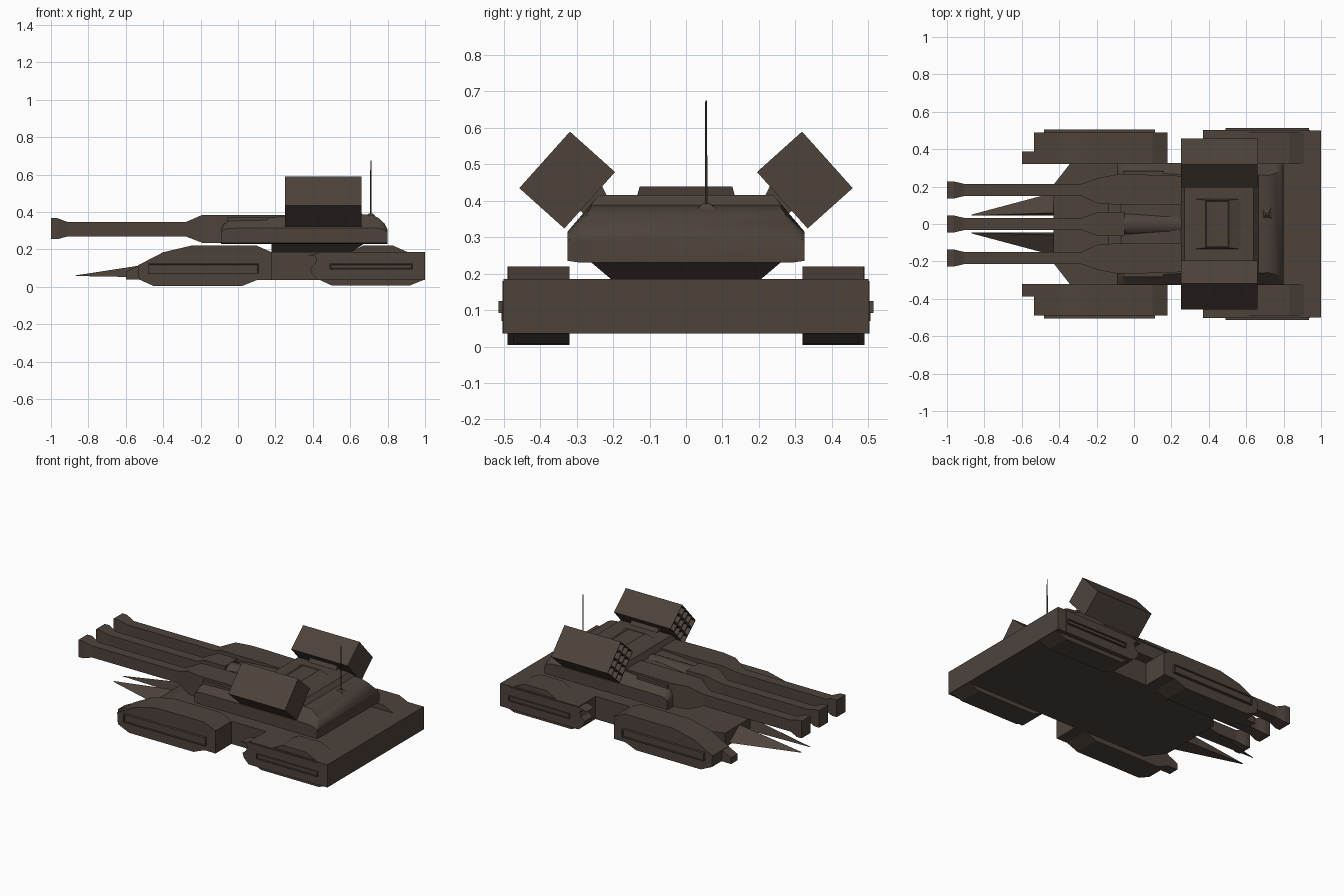
import bpy, bmesh, math
from mathutils import Vector, Matrix

if "Cube" in bpy.data.objects:
    bpy.data.objects.remove(bpy.data.objects["Cube"])

mat = bpy.data.materials.new("dark_brown_metal")
mat.diffuse_color = (0.075, 0.055, 0.044, 1)
mat.use_nodes = True
mat.node_tree.nodes["Principled BSDF"].inputs["Base Color"].default_value = mat.diffuse_color


def finish(name, bm, smooth=None):
    bmesh.ops.recalc_face_normals(bm, faces=bm.faces)
    me = bpy.data.meshes.new(name)
    bm.to_mesh(me)
    bm.free()
    me.materials.append(mat)
    ob = bpy.data.objects.new(name, me)
    bpy.context.collection.objects.link(ob)
    if smooth:
        bpy.ops.object.select_all(action='DESELECT')
        ob.select_set(True)
        bpy.context.view_layer.objects.active = ob
        bpy.ops.object.shade_smooth_by_angle(angle=math.radians(smooth))
    return ob


def loft(name, rings, side=1, smooth=None):
    """Skin a list of equal-length 3D rings and cap both ends."""
    bm = bmesh.new()
    vs = [[bm.verts.new((x, y * side, z)) for x, y, z in r] for r in rings]
    n = len(vs[0])
    for a, b in zip(vs, vs[1:]):
        for i in range(n):
            j = (i + 1) % n
            bm.faces.new((a[i], a[j], b[j], b[i]))
    bm.faces.new(vs[0])
    bm.faces.new(vs[-1])
    return finish(name, bm, smooth)


def both(name, rings):
    loft("left_" + name, rings, 1)
    loft("right_" + name, rings, -1)


def slab(profile, y0, y1):
    """Side profile (x, z) extruded across y."""
    return [[(x, y, z) for x, z in profile] for y in (y0, y1)]


def rect(x, y0, y1, z0, z1):
    return [(x, y0, z0), (x, y1, z0), (x, y1, z1), (x, y0, z1)]


def box(x0, x1, y0, y1, z0, z1):
    return [rect(x0, y0, y1, z0, z1), rect(x1, y0, y1, z0, z1)]


# hull: narrow centre with sloped nose, wide rear deck
loft("centre_hull", [rect(-.43, -.21, .21, .036, .13), rect(-.34, -.325, .325, .036, .17),
                     rect(-.3, -.325, .325, .036, .185), rect(.5, -.325, .325, .036, .185)])
loft("rear_deck", box(.43, 1, -.5, .5, .036, .185))

# nose spikes
both("nose_spike", [[(-.87, .045, .058), (-.87, .05, .058), (-.87, .045, .061)],
                    [(-.42, .045, .05), (-.42, .17, .05), (-.42, .06, .13)]])

# front track pods
both("front_pod", slab([(-.53, .04), (-.45, .004), (.02, .004), (.1, .036), (.18, .036), (.18, .185),
                        (.1, .22), (-.25, .22), (-.4, .185), (-.535, .115)], .32, .49))
both("front_arm", slab([(-.6, .04), (-.5, .04), (-.5, .125), (-.535, .112), (-.6, .08)], .32, .388))

# rear track pods: upper hump, lower track, curved lip at the front
both("rear_pod_top", slab([(.59, .18), (.67, .22), (.83, .22), (.92, .18)], .32, .488))
both("rear_pod_bottom", slab([(.43, .04), (.5, .008), (.92, .008), (1, .04)], .32, .475))
both("rear_lip", slab([(.37, .168), (.41, .165), (.42, .15), (.41, .12), (.385, .1), (.395, .07),
                       (.43, .036), (.94, .036), (.94, .18), (.43, .18)], .42, .503))


# raised side panels with an inset centre
def panel(name, x0, x1, z0, z1, y0, y1):
    for label, s in (("left_", 1), ("right_", -1)):
        bm = bmesh.new()
        bmesh.ops.create_cube(bm, size=1, matrix=Matrix.Translation(
            ((x0 + x1) / 2, s * (y0 + y1) / 2, (z0 + z1) / 2)) @ Matrix.Diagonal((x1 - x0, y1 - y0, z1 - z0, 1)))
        bm.normal_update()
        f = [f for f in bm.faces if f.normal.y * s > .5]
        bmesh.ops.inset_region(bm, faces=f, thickness=.008, depth=0)
        bmesh.ops.inset_region(bm, faces=f, thickness=.003, depth=-.006)
        finish(label + name, bm)


panel("front_panel", -.48, .113, .07, .125, .48, .506)
panel("rear_panel", .49, .935, .092, .125, .49, .514)

# turret ring
loft("turret_ring", [[(.18, -.2, .18), (.6, -.2, .18), (.6, .2, .18), (.18, .2, .18)],
                     [(.18, -.265, .235), (.68, -.265, .235), (.68, .265, .235), (.18, .265, .235)]])


# turret shell lofted along x
def section(x, z_side, y_top, z_top):
    half = [(.29, .23), (.325, .235), (.325, z_side), (y_top, z_top)]
    return [(x, y, z) for y, z in half] + [(x, -y, z) for y, z in reversed(half)]


loft("turret_shell", [section(*s) for s in [
    (-.09, .29, .29, .305), (-.075, .305, .285, .335), (-.05, .313, .28, .355), (.15, .315, .27, .37),
    (.25, .315, .265, .375), (.27, .315, .24, .415), (.64, .315, .24, .415), (.665, .315, .262, .388),
    (.72, .315, .26, .383), (.755, .312, .27, .366), (.782, .305, .285, .34), (.8, .29, .3, .305)]],
    smooth=35)
both("turret_rail", box(-.06, .157, .255, .283, .345, .372))

# roof hatch with recessed rim
bm = bmesh.new()
bmesh.ops.create_cube(bm, size=1, matrix=Matrix.Translation((.445, 0, .425)) @ Matrix.Diagonal((.27, .27, .028, 1)))
bm.normal_update()
top = [f for f in bm.faces if f.normal.z > .5]
for v in top[0].verts:
    v.co.y *= .94
    v.co.x = .445 + (v.co.x - .445) * .46
bmesh.ops.inset_region(bm, faces=top, thickness=.008, depth=-.004)
finish("roof_hatch", bm)

# guns: flared muzzle, square barrel, wide breech: x, inner half, outer half, z0, z1
barrel = [(-1, .046, .046, .255, .367), (-.965, .046, .046, .255, .367), (-.91, .033, .033, .27, .346),
          (-.28, .033, .033, .27, .346)]
outer = barrel + [(-.19, .073, .065, .235, .385), (-.09, .078, .083, .235, .385), (.02, .078, .083, .235, .385),
                  (.26, .078, .075, .235, .385)]
centre = barrel + [(-.19, .065, .065, .235, .385), (-.05, .065, .065, .235, .385)]
both("outer_gun", [rect(x, .182 - i, .182 + o, a, b) for x, i, o, a, b in outer])
loft("centre_gun", [rect(x, -i, o, a, b) for x, i, o, a, b in centre])
loft("centre_breech", [[(x, .065 * math.cos(k * math.pi / 10), .32 + .065 * math.sin(k * math.pi / 10))
                        for k in range(20)] for x in (-.06, .27)], smooth=35)
loft("gun_mantlet", box(-.14, .0, -.13, .13, .24, .34))

# missile launchers with a grid of open tubes on the front face
for label, s in (("left_", 1), ("right_", -1)):
    bm = bmesh.new()
    u = Vector((0, s * .668, -.745))
    v = Vector((0, s * -.745, -.668))
    bmesh.ops.create_grid(bm, x_segments=4, y_segments=3, size=1)
    for p in bm.verts:
        p.co = Vector((.25, s * .326, .4565)) + u * p.co.x * .104 + v * p.co.y * .083
    front = bm.faces[:]
    rim = [e for e in bm.edges if e.is_boundary]
    res = bmesh.ops.extrude_edge_only(bm, edges=rim)
    new = [g for g in res["geom"] if isinstance(g, bmesh.types.BMVert)]
    for p in new:
        p.co.x = .66
    bmesh.ops.holes_fill(bm, edges=[e for e in bm.edges if e.is_boundary], sides=0)
    bmesh.ops.recalc_face_normals(bm, faces=bm.faces)
    bmesh.ops.inset_individual(bm, faces=front, thickness=.006, depth=0)
    bmesh.ops.inset_individual(bm, faces=front, thickness=.002, depth=-.035)
    finish(label + "launcher", bm)
both("launcher_strut", [[(x, .235, .45), (x, .3, .38), (x, .275, .36), (x, .21, .40)] for x in (.36, .56)])

# antenna and its wedge base
loft("antenna", [[(.71 + r * math.cos(k * math.pi / 3), .055 + r * math.sin(k * math.pi / 3), z)
                  for k in range(6)] for r, z in ((.004, .37), (.004, .5), (.0025, .675))])
loft("antenna_base", [[(.67, .015, .37), (.75, .015, .36), (.75, .11, .36), (.67, .11, .37)],
                      [(.7, .045, .392), (.72, .045, .392), (.72, .065, .392), (.7, .065, .392)]])
